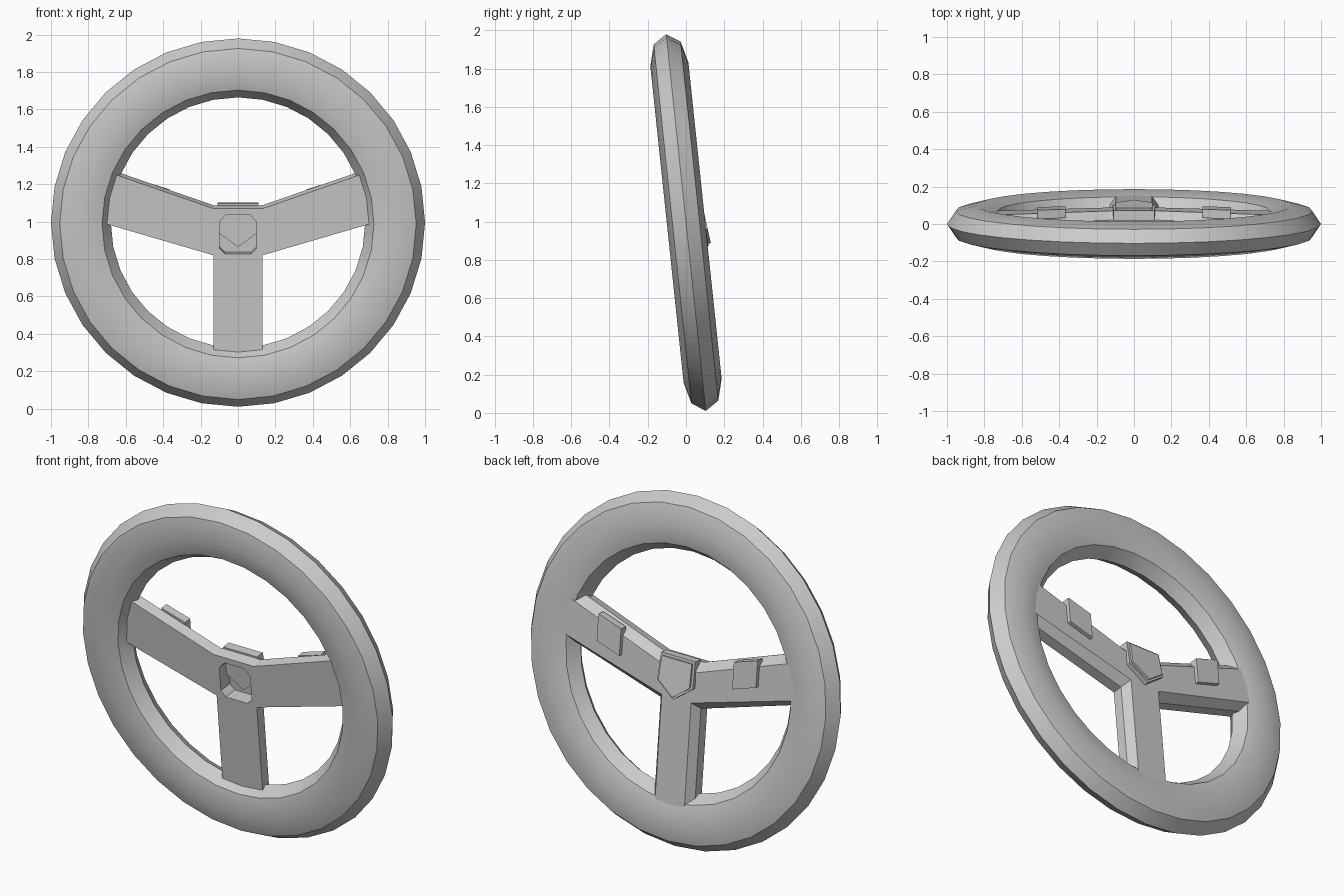
import bpy, bmesh, math
from mathutils import Matrix

cube = bpy.data.objects.get("Cube")
if cube:
    bpy.data.objects.remove(cube, do_unlink=True)

grey = bpy.data.materials.new("plain grey")
grey.use_nodes = True
grey.diffuse_color = (0.6, 0.6, 0.6, 1)
grey.node_tree.nodes["Principled BSDF"].inputs["Base Color"].default_value = (0.6, 0.6, 0.6, 1)

# Wheel plane leans back slightly around the x axis
LEAN = Matrix.Translation((0, 0, 0.995)) @ Matrix.Rotation(math.radians(6), 4, 'X')


def finish(name, bm):
    bmesh.ops.recalc_face_normals(bm, faces=bm.faces)
    mesh = bpy.data.meshes.new(name)
    bm.to_mesh(mesh)
    bm.free()
    mesh.materials.append(grey)
    obj = bpy.data.objects.new(name, mesh)
    obj.matrix_world = LEAN
    bpy.context.collection.objects.link(obj)
    return obj


def loft(name, layers):
    """Join equal-length (x, y, z) outlines into a closed solid."""
    bm = bmesh.new()
    rings = [[bm.verts.new(p) for p in layer] for layer in layers]
    n = len(rings[0])
    for a, b in zip(rings, rings[1:]):
        for i in range(n):
            j = (i + 1) % n
            bm.faces.new((a[i], a[j], b[j], b[i]))
    bm.faces.new(rings[0])
    bm.faces.new(rings[-1])
    return finish(name, bm)


def mirrored(half):
    """Complete a right-hand outline with its left-hand mirror."""
    return half + [(-x, z) for x, z in reversed(half)]


# Rim: eight-sided oval section swept round
STEPS, SIDES = 32, 8
bm = bmesh.new()
grid = []
for i in range(STEPS):
    a = math.tau * i / STEPS
    row = []
    for k in range(SIDES):
        t = math.tau * k / SIDES
        r = 0.84 + 0.16 * math.cos(t)
        row.append(bm.verts.new((r * math.cos(a), 0.1 * math.sin(t), 0.99 * r * math.sin(a))))
    grid.append(row)
for i in range(STEPS):
    a, b = grid[i], grid[(i + 1) % STEPS]
    for k in range(SIDES):
        m = (k + 1) % SIDES
        bm.faces.new((a[k], a[m], b[m], b[k]))
rim = finish("rim", bm)
bpy.context.view_layer.objects.active = rim
rim.select_set(True)
bpy.ops.object.shade_smooth_by_angle(angle=math.radians(35))
rim.select_set(False)


# Three spokes in one Y shape, chamfered at the back
def spoke_outline(y, d, lift=0):
    half = [(0.13, 0.078 - d + lift), (0.74, 0.29 - d + lift), (0.74, 0.006 + d),
            (0.13 - d, -0.173 + d), (0.13 - d, -0.74)]
    return [(x, y, z) for x, z in mirrored(half)]


spokes = loft("spokes", [spoke_outline(-0.03, 0), spoke_outline(0.03, 0, 0.012),
                         spoke_outline(0.075, 0.035)])

# Pocket in the front of the hub
pocket_half = [(0.065, 0.045), (0.1, 0.005), (0.1, -0.135), (0.07, -0.165)]
pocket = loft("pocket_cutter", [[(x, y, z) for x, z in mirrored(pocket_half)]
                                for y in (-0.1, 0.055)])
pocket.hide_render = True
cut = spokes.modifiers.new("pocket", 'BOOLEAN')
cut.operation = 'DIFFERENCE'
cut.solver = 'EXACT'
cut.object = pocket
bpy.context.view_layer.objects.active = spokes
bpy.ops.object.modifier_apply(modifier=cut.name)
bpy.data.objects.remove(pocket, do_unlink=True)


# Pointed badge at the back of the hub: base plate and smaller raised plate
def badge(name, size, front, back):
    shape = [(0.11, 0.1), (0.115, -0.05), (0, -0.135), (-0.115, -0.05), (-0.11, 0.1)]

    def layer(y, slope):
        return [(x * size, y - slope * (z + 0.135), -0.015 + (z + 0.015) * size)
                for x, z in shape]
    return loft(name, [layer(front, 0), layer(back, 0.1)])


badge("badge_base", 1, 0.03, 0.106)
badge("badge_plate", 0.88, 0.06, 0.118)

# Button pads on the back of the side spokes
for side, name in ((1, "left_button"), (-1, "right_button")):
    pad = [(0.365, 0.015), (0.515, 0.062), (0.515, 0.215), (0.365, 0.168)]
    loft(name, [[(side * x, y, z) for x, z in pad] for y in (0.05, 0.097)])
